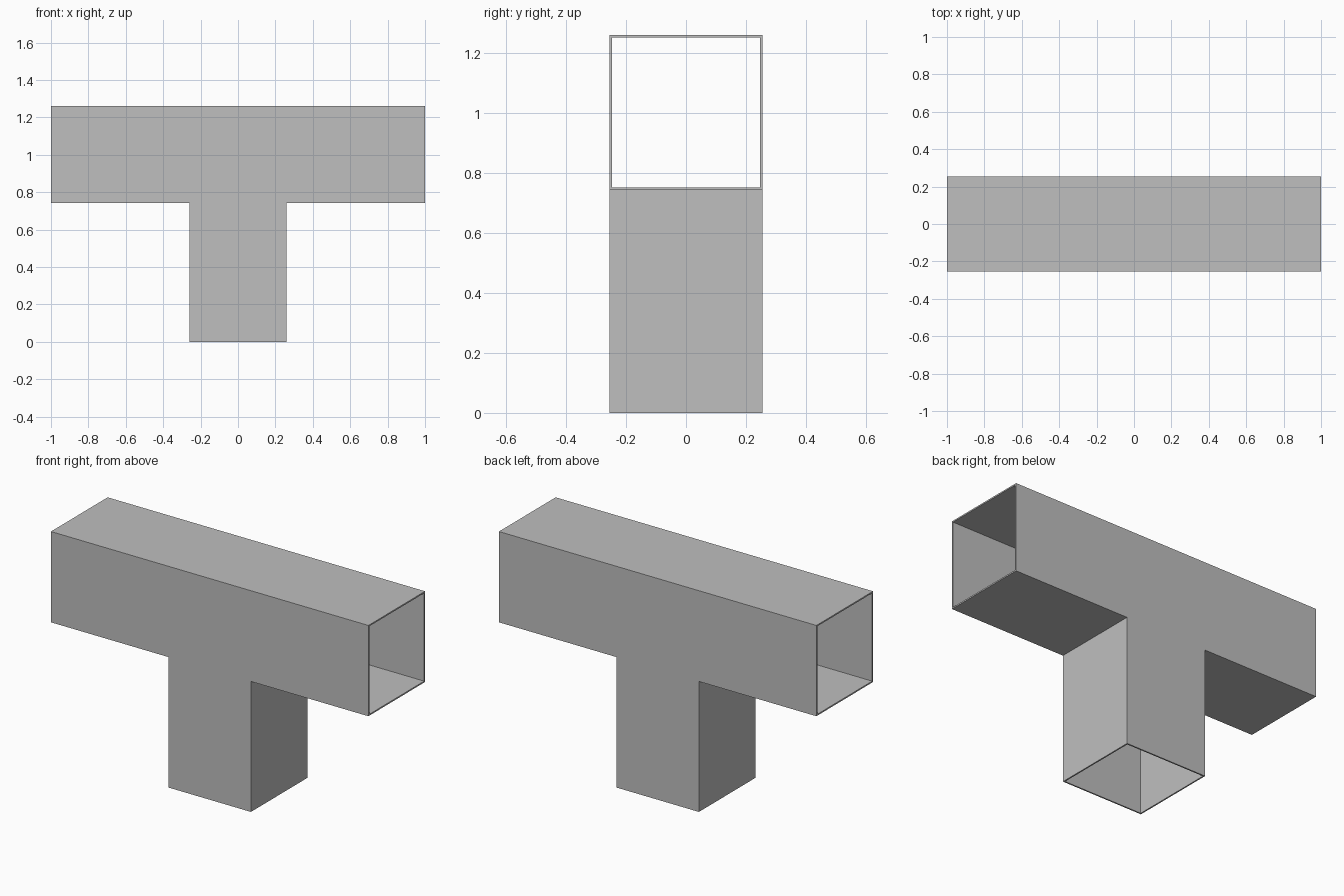
import bpy
import bmesh

cube = bpy.data.objects.get("Cube")
if cube:
    bpy.data.objects.remove(cube, do_unlink=True)

LENGTH = 1.0        # half length of the run
STEM = 0.26         # half width of the branch
DEPTH = 0.255       # half depth
LOW, HIGH = 0.743, 1.26
WALL = 0.008

# Galvanised sheet colour
metal = bpy.data.materials.new("grey sheet metal")
metal.use_nodes = True
colour = (0.52, 0.52, 0.52, 1)
metal.diffuse_color = colour
metal.node_tree.nodes["Principled BSDF"].inputs["Base Color"].default_value = colour


def tee_loops(bm, inset):
    """Front and back T outlines, narrowed by the wall thickness."""
    s, low, high, d = STEM - inset, LOW + inset, HIGH - inset, DEPTH - inset
    outline = [(-s, 0), (s, 0), (s, low), (LENGTH, low),
               (LENGTH, high), (-LENGTH, high), (-LENGTH, low), (-s, low)]
    return [[bm.verts.new((x, y, z)) for x, z in outline] for y in (-d, d)]


bm = bmesh.new()
outer = tee_loops(bm, 0)
inner = tee_loops(bm, WALL)
count = len(outer[0])
openings = (0, 3, 5)  # outline edges left open: branch foot and both run ends

# Outer and inner skins
for front, back in (outer, inner):
    bm.faces.new(front)
    bm.faces.new(back[::-1])
    for i in range(count):
        if i not in openings:
            j = (i + 1) % count
            bm.faces.new((front[j], front[i], back[i], back[j]))

# Rims joining the skins around each opening
for i in openings:
    j = (i + 1) % count
    rings = [[f[i], f[j], b[j], b[i]] for f, b in (outer, inner)]
    for k in range(4):
        n = (k + 1) % 4
        bm.faces.new((rings[0][k], rings[0][n], rings[1][n], rings[1][k]))

bmesh.ops.recalc_face_normals(bm, faces=bm.faces[:])
mesh = bpy.data.meshes.new("duct_tee")
bm.to_mesh(mesh)
bm.free()
mesh.materials.append(metal)
duct = bpy.data.objects.new("duct_tee", mesh)
bpy.context.collection.objects.link(duct)
